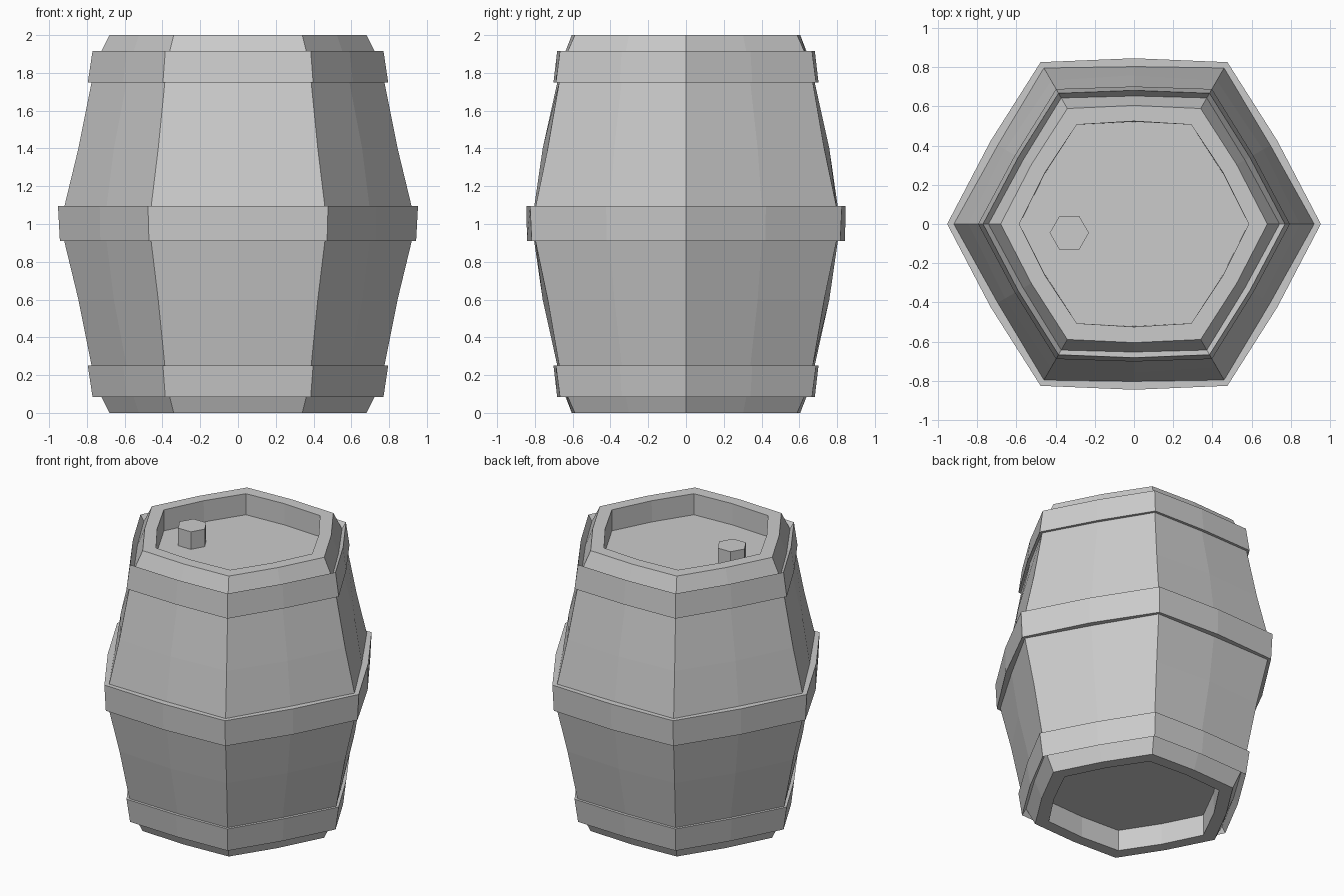
import bpy
import bmesh
from math import cos, sin, pi

cube = bpy.data.objects.get("Cube")
if cube:
    bpy.data.objects.remove(cube, do_unlink=True)

grey = bpy.data.materials.new("plain_grey")
grey.use_nodes = True
colour = (0.6, 0.6, 0.6, 1)
grey.diffuse_color = colour
grey.node_tree.nodes["Principled BSDF"].inputs["Base Color"].default_value = colour


def hex_rings(name, profile, closed=False, centre=(0, 0)):
    """Stack six-cornered rings of (corner radius, side bulge, height)."""
    bm = bmesh.new()
    rings = []
    for radius, bulge, z in profile:
        ring = []
        for i in range(12):
            r = radius if i % 2 == 0 else radius * cos(pi / 6) + bulge
            a = i * pi / 6
            ring.append(bm.verts.new((centre[0] + r * cos(a), centre[1] + r * sin(a), z)))
        rings.append(ring)
    pairs = list(zip(rings, rings[1:]))
    if closed:
        pairs.append((rings[-1], rings[0]))
    else:
        bm.faces.new(rings[0])
        bm.faces.new(rings[-1])
    for low, high in pairs:
        for i in range(12):
            j = (i + 1) % 12
            bm.faces.new((low[i], low[j], high[j], high[i]))
    bmesh.ops.recalc_face_normals(bm, faces=bm.faces)
    mesh = bpy.data.meshes.new(name)
    bm.to_mesh(mesh)
    bm.free()
    mesh.materials.append(grey)
    obj = bpy.data.objects.new(name, mesh)
    bpy.context.collection.objects.link(obj)
    return obj


# Barrel body: lower half, from recessed base to waist, mirrored for the top
half = [(0.585, 0.015, 0.15), (0.585, 0.018, 0), (0.68, 0.016, 0),
        (0.745, 0.01, 0.13), (0.775, 0.01, 0.25), (0.845, 0.027, 0.6),
        (0.92, 0.007, 0.91)]
hex_rings("barrel_body", half + [(r, b, 2 - z) for r, b, z in reversed(half)])

# End hoops, tapering towards the rims
hoop = [(0.77, 0.015, 0.083), (0.795, 0.013, 0.25),
        (0.765, 0.01, 0.25), (0.742, 0.01, 0.125)]
hex_rings("lower_hoop", hoop, closed=True)
hex_rings("upper_hoop", [(r, b, 2 - z) for r, b, z in hoop], closed=True)

# Waist hoop
hex_rings("waist_hoop", [(0.943, 0.025, 0.91), (0.953, 0.02, 1.095),
                         (0.91, 0.005, 1.095), (0.91, 0.005, 0.91)], closed=True)

# Bung standing in the top recess
hex_rings("bung", [(0.1, 0, 1.84), (0.1, 0, 1.975)], centre=(-0.33, -0.045))
